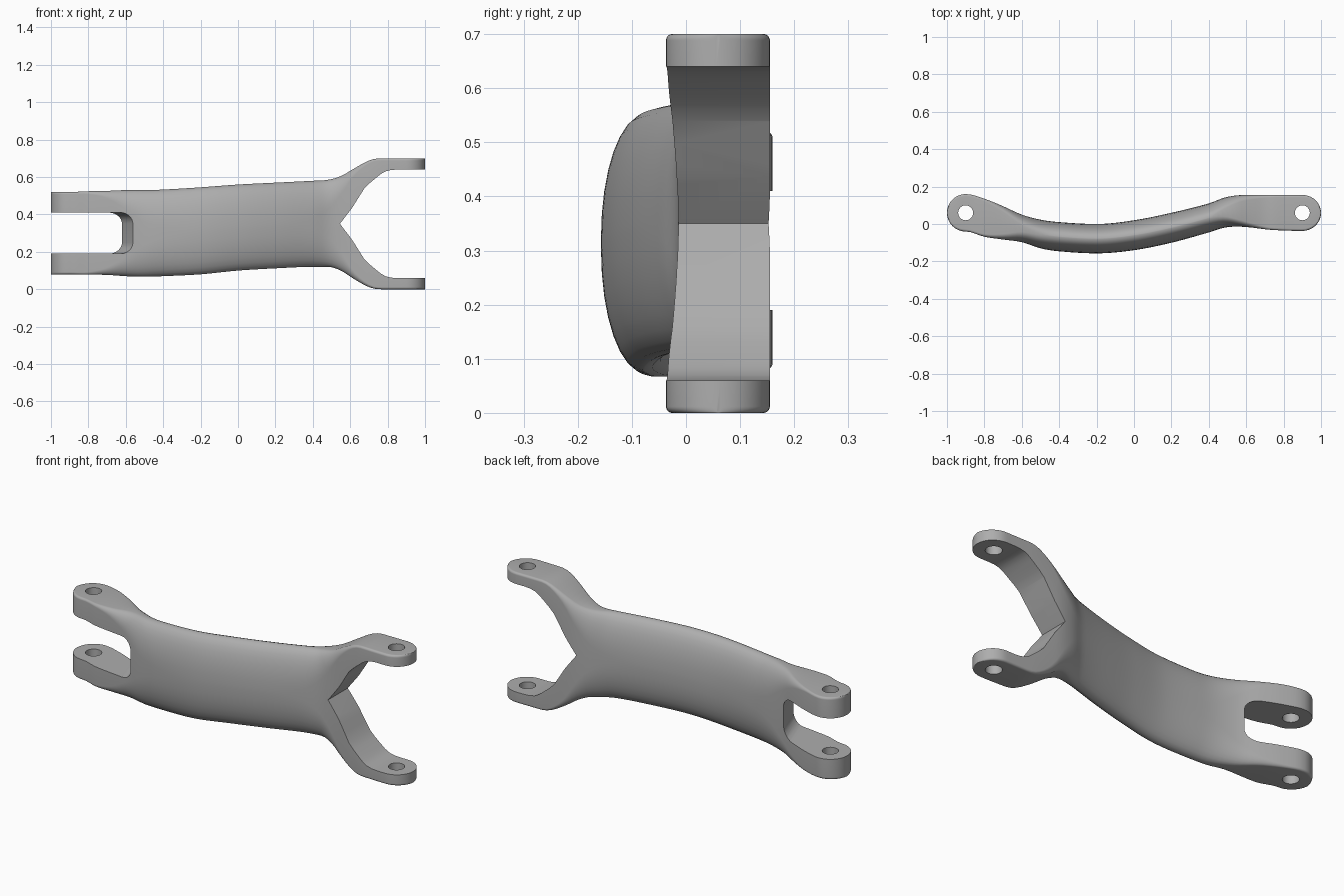
import bpy, bmesh, math
from mathutils import Vector

default = bpy.data.objects.get("Cube")
if default:
    bpy.data.objects.remove(default, do_unlink=True)

steel = bpy.data.materials.new("satin grey metal")
steel.use_nodes = True
GREY = (0.42, 0.42, 0.42, 1)
steel.diffuse_color = GREY
steel.node_tree.nodes["Principled BSDF"].inputs["Base Color"].default_value = GREY

PIN_X, PIN_Y, LUG_R = 0.9, 0.06, 0.1
MID_Z = 0.35

# Stations along the arm:
# x, front y, back y, bottom z, top z, corner radius in y, corner radius in z
STATIONS = [
    (-1, -.04, .16, .08, .52, .012, .012),
    (-.9, -.04, .16, .08, .52, .012, .012),
    (-.8, -.068, .135, .078, .524, .015, .015),
    (-.7, -.083, .095, .077, .526, .03, .04),
    (-.6, -.097, .05, .07, .53, .055, .1),
    (-.5, -.13, .023, .067, .53, .07, .17),
    (-.4, -.146, .01, .07, .533, .078, .2),
    (-.2, -.157, 0, .08, .545, .08, .22),
    (0, -.14, .02, .1, .56, .08, .22),
    (.2, -.1, .06, .112, .57, .08, .22),
    (.4, -.045, .11, .12, .58, .075, .2),
    (.48, -.02, .14, .12, .585, .06, .16),
    (.55, -.014, .153, .1, .605, .04, .1),
    (.62, -.018, .155, .055, .645, .025, .04),
    (.7, -.028, .155, .012, .688, .015, .015),
    (.76, -.033, .155, 0, .7, .012, .012),
    (.9, -.037, .155, 0, .7, .012, .012),
    (1, -.037, .155, 0, .7, .012, .012),
]


def slope(i, k):
    """Tangent at a station, flat where the values level off."""
    a, b = STATIONS[max(i - 1, 0)], STATIONS[min(i + 1, len(STATIONS) - 1)]
    here = STATIONS[i][k]
    if (here - a[k]) * (b[k] - here) <= 0:
        return 0
    return (b[k] - a[k]) / (b[0] - a[0])


def sample(x):
    """Smooth interpolation of the station values at x."""
    i = max(j for j in range(len(STATIONS) - 1) if STATIONS[j][0] <= x)
    p, q = STATIONS[i], STATIONS[i + 1]
    h = q[0] - p[0]
    t = (x - p[0]) / h
    s = t * t * (3 - 2 * t)
    return [p[k] + (q[k] - p[k]) * s
            + h * (slope(i, k) * t * (1 - t) ** 2 - slope(i + 1, k) * t * t * (1 - t))
            for k in range(1, 7)]


def section(x):
    """Rounded rectangle across the arm, narrowed to a half circle at the ends."""
    front, back, low, high, ry, rz = sample(x)
    over = max(abs(x) - PIN_X, 0) / LUG_R
    cap = max(math.sqrt(max(1 - over * over, 0)), 0.04)
    front, back = PIN_Y + (front - PIN_Y) * cap, PIN_Y + (back - PIN_Y) * cap
    if over == 0:
        front, back = sample(x)[:2]
    cy, cz = (front + back) / 2, (low + high) / 2
    hy, hz = (back - front) / 2, (high - low) / 2
    ry, rz = min(ry, hy * 0.98), min(rz, hz * 0.98)
    ring = []
    for corner, (sy, sz) in enumerate([(1, 1), (-1, 1), (-1, -1), (1, -1)]):
        for step in range(9):
            a = math.pi / 2 * (corner + step / 8)
            ring.append((x, cy + sy * (hy - ry) + ry * math.cos(a),
                         cz + sz * (hz - rz) + rz * math.sin(a)))
    return ring


def make_object(name, bm):
    bmesh.ops.recalc_face_normals(bm, faces=bm.faces)
    mesh = bpy.data.meshes.new(name)
    bm.to_mesh(mesh)
    bm.free()
    mesh.materials.append(steel)
    obj = bpy.data.objects.new(name, mesh)
    bpy.context.collection.objects.link(obj)
    return obj


def loft(name, rings):
    bm = bmesh.new()
    loops = [[bm.verts.new(p) for p in ring] for ring in rings]
    for a, b in zip(loops, loops[1:]):
        for j in range(len(a)):
            k = (j + 1) % len(a)
            bm.faces.new((a[j], a[k], b[k], b[j]))
    bm.faces.new(loops[0])
    bm.faces.new(loops[-1])
    return make_object(name, bm)


def front_cutter(name, profile, lean=0):
    """Prism through the arm from front to back; lean slants it along x."""
    obj = loft(name, [[(x + lean * y, y, z) for x, z in profile] for y in (-0.4, 0.4)])
    obj.hide_render = True
    return obj


# Arm body, with denser stations around the rounded ends
ends = [PIN_X + LUG_R * math.sin(math.pi / 2 * i / 10) for i in range(1, 11)]
middle = [-PIN_X + 2 * PIN_X * i / 72 for i in range(73)]
arm = loft("link_arm", [section(x) for x in [-e for e in reversed(ends)] + middle + ends])

# Rounded slot between the two thick lugs
slot = [(-1.3, 0.19)]
for z, start in ((0.25, -90), (0.35, 0)):
    for step in range(9):
        a = math.radians(start + 90 * step / 8)
        slot.append((-0.66 + 0.06 * math.cos(a), z + 0.06 * math.sin(a)))
slot.append((-1.3, 0.41))
cutters = [front_cutter("slot_cutter", slot, -0.35)]

# V-shaped gap between the two fork arms, mirrored about the middle height
half = [(.61, .085), (.676, .19), (.705, .218), (.735, .243), (.765, .267),
        (.79, .281), (.82, .288), (.85, .29), (1.2, .29)]
gap = ([(x, MID_Z - d) for x, d in reversed(half)] + [(0.545, MID_Z)]
       + [(x, MID_Z + d) for x, d in half])
cutters.append(front_cutter("fork_gap_cutter", gap))

# Pin holes through both ends
for side, name in ((-1, "lug"), (1, "fork")):
    circle = [2 * math.pi * i / 32 for i in range(32)]
    hole = loft(name + "_hole_cutter",
                [[(side * PIN_X + 0.04 * math.cos(a), PIN_Y + 0.04 * math.sin(a), z)
                  for a in circle] for z in (-0.2, 0.9)])
    hole.hide_render = True
    cutters.append(hole)

# Cut the arm and keep only the finished mesh
for cutter in cutters:
    mod = arm.modifiers.new(cutter.name, "BOOLEAN")
    mod.operation = "DIFFERENCE"
    mod.solver = "EXACT"
    mod.object = cutter
bpy.context.view_layer.update()
graph = bpy.context.evaluated_depsgraph_get()
finished = bpy.data.meshes.new_from_object(arm.evaluated_get(graph))
arm.modifiers.clear()
arm.data = finished
for cutter in cutters:
    bpy.data.objects.remove(cutter, do_unlink=True)

bpy.ops.object.select_all(action="DESELECT")
arm.select_set(True)
bpy.context.view_layer.objects.active = arm
bpy.ops.object.shade_smooth_by_angle(angle=math.radians(35))
